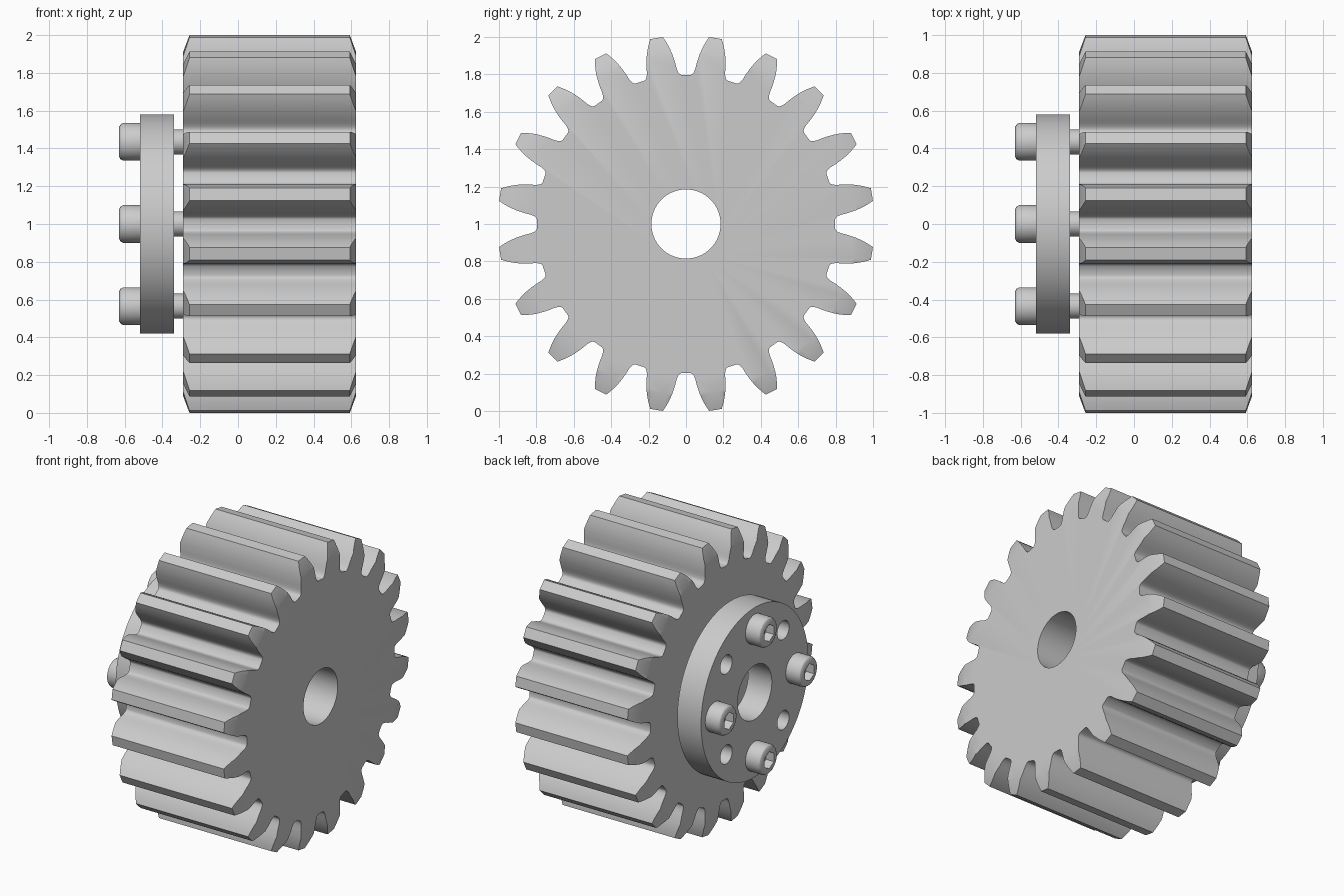
import bpy, bmesh
from math import sin, cos, pi, radians

if "Cube" in bpy.data.objects:
    bpy.data.objects.remove(bpy.data.objects["Cube"])

AXIS_Z = 1.0
TEETH = 20


def skin(name, rings):
    """Solid skinned through closed rings of points, capped at both ends."""
    bm = bmesh.new()
    loops = [[bm.verts.new(p) for p in ring] for ring in rings]
    n = len(loops[0])
    for a, b in zip(loops, loops[1:]):
        for i in range(n):
            j = (i + 1) % n
            bm.faces.new((a[i], a[j], b[j], b[i]))
    bm.faces.new(loops[0])
    bm.faces.new(loops[-1])
    bmesh.ops.recalc_face_normals(bm, faces=bm.faces)
    mesh = bpy.data.meshes.new(name)
    bm.to_mesh(mesh)
    bm.free()
    ob = bpy.data.objects.new(name, mesh)
    bpy.context.collection.objects.link(ob)
    return ob


def lathe(name, profile, sides=64, y=0.0, z=AXIS_Z):
    """Turned part along x from (x, radius) pairs."""
    ring = [2 * pi * i / sides for i in range(sides)]
    return skin(name, [[(x, y + r * sin(a), z + r * cos(a)) for a in ring]
                       for x, r in profile])


def activate(ob):
    bpy.ops.object.select_all(action='DESELECT')
    ob.select_set(True)
    bpy.context.view_layer.objects.active = ob


def cut(ob, tool, operation='DIFFERENCE'):
    mod = ob.modifiers.new("cut", 'BOOLEAN')
    mod.object, mod.operation, mod.solver = tool, operation, 'EXACT'
    activate(ob)
    bpy.ops.object.modifier_apply(modifier=mod.name)
    bpy.data.objects.remove(tool)


def smooth(ob):
    activate(ob)
    bpy.ops.object.shade_smooth_by_angle(angle=radians(30))


def polar(r, angle):
    return r * sin(angle), r * cos(angle)


# Gear: half tooth given as (radius, half angle in degrees), mirrored and repeated
half = [(0.798, 7.2), (0.803, 6.5), (0.815, 5.95), (0.835, 5.5), (0.86, 5.2),
        (0.89, 4.75), (0.92, 4.2), (0.95, 3.55), (0.98, 2.75), (1.007, 1.95)]
outline = []
for t in range(TEETH):
    mid = 360 / TEETH * (t + 0.5)
    outline += [polar(r, radians(mid - a)) for r, a in half]
    outline += [polar(r, radians(mid + a)) for r, a in reversed(half)]
X0, X1 = -0.29, 0.625
gear = skin("gear", [[(x, y, AXIS_Z + z) for y, z in outline] for x in (X0, X1)])

# Conical chamfer on the tooth ends, then the bore
cut(gear, lathe("chamfer_blank", [(X0 - 0.0036, 0.905), (X0 + 0.0414, 1.03),
                                  (X1 - 0.0414, 1.03), (X1 + 0.0036, 0.905)], 160),
    'INTERSECT')
cut(gear, lathe("bore_cutter", [(-0.5, 0.185), (0.8, 0.185)]))
smooth(gear)

# Hub plate with bore and eight bolt holes
BOLT_R = 0.435
plate = lathe("hub_plate", [(-0.52, 0.58), (-0.34, 0.58)], 96)
cut(plate, lathe("bore_cutter", [(-0.7, 0.185), (-0.2, 0.185)]))
for i in range(4):
    y, z = polar(BOLT_R, pi / 4 + i * pi / 2)
    cut(plate, lathe("hole_cutter", [(-0.7, 0.064), (-0.2, 0.064)], 32, y, AXIS_Z + z))
smooth(plate)

# Socket head bolts holding the plate to the gear
for i in range(4):
    y, z = polar(BOLT_R, i * pi / 2)
    z += AXIS_Z
    bolt = lathe(f"bolt_{i + 1}", [(-0.63, 0.078), (-0.622, 0.092), (-0.608, 0.1),
                                   (-0.52, 0.1), (-0.52, 0.066), (-0.15, 0.066)], 40, y, z)
    cut(bolt, lathe("socket_cutter", [(-0.7, 0.058), (-0.57, 0.058)], 6, y, z))
    smooth(bolt)
